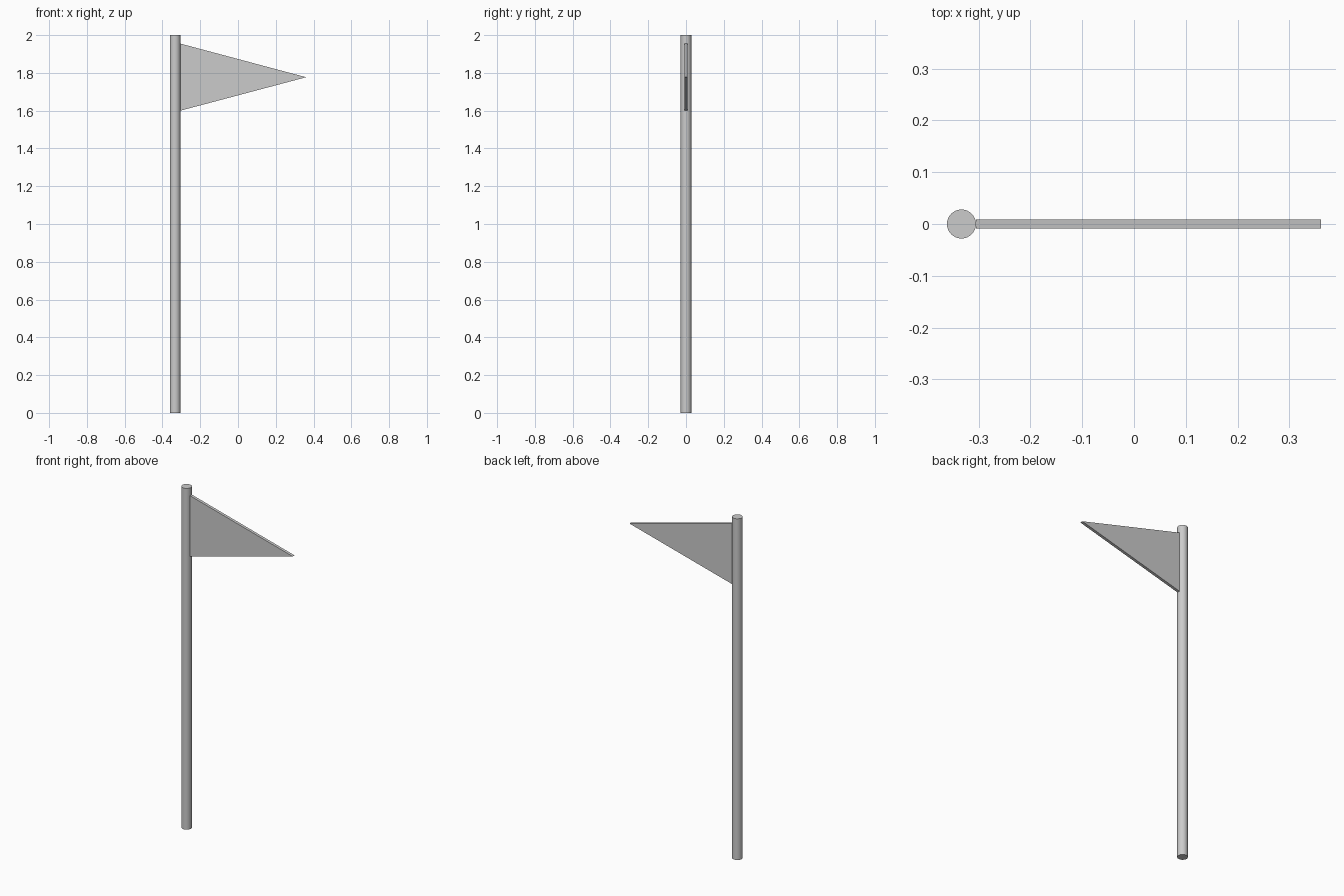
import bpy, bmesh

if "Cube" in bpy.data.objects:
    bpy.data.objects.remove(bpy.data.objects["Cube"])

POLE_X, POLE_R, HEIGHT = -0.333, 0.028, 2.0
FLAG_T = 0.017

# Pole: slim round post standing on the ground
bpy.ops.mesh.primitive_cylinder_add(vertices=32, radius=POLE_R, depth=HEIGHT,
                                    location=(POLE_X, 0, HEIGHT / 2))
pole = bpy.context.object
pole.name = "pole"
bpy.ops.object.shade_smooth_by_angle()

# Pennant: triangular profile extruded through its thickness
profile = [(POLE_X + POLE_R, 1.60), (0.361, 1.777), (POLE_X + POLE_R, 1.955)]
bm = bmesh.new()
face = bm.faces.new([bm.verts.new((x, -FLAG_T / 2, z)) for x, z in profile])
side = bmesh.ops.extrude_face_region(bm, geom=[face], use_keep_orig=True)
moved = [g for g in side["geom"] if isinstance(g, bmesh.types.BMVert)]
bmesh.ops.translate(bm, verts=moved, vec=(0, FLAG_T, 0))
bmesh.ops.recalc_face_normals(bm, faces=bm.faces)
mesh = bpy.data.meshes.new("pennant")
bm.to_mesh(mesh)
bm.free()
pennant = bpy.data.objects.new("pennant", mesh)
bpy.context.collection.objects.link(pennant)
